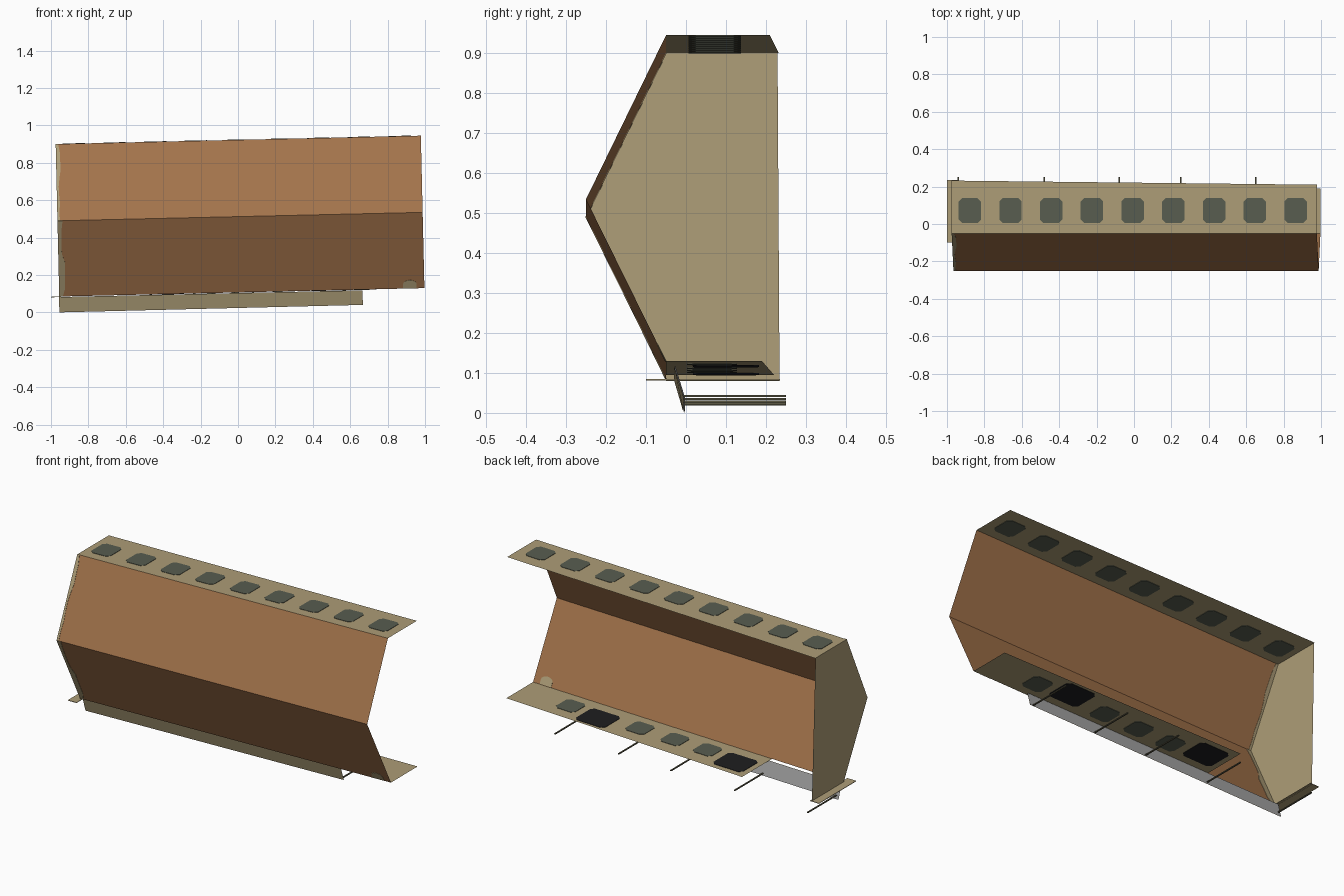
import bpy, math, random
from mathutils import Vector

if "Cube" in bpy.data.objects:
    bpy.data.objects.remove(bpy.data.objects["Cube"])

random.seed(4)

def lin(c):
    c /= 255
    return c / 12.92 if c <= 0.04045 else ((c + 0.055) / 1.055) ** 2.4

def material(name, r, g, b):
    m = bpy.data.materials.new(name)
    m.diffuse_color = (lin(r), lin(g), lin(b), 1)
    m.use_nodes = True
    m.node_tree.nodes["Principled BSDF"].inputs["Base Color"].default_value = m.diffuse_color
    return m

TAN = material("tan", 173, 157, 119)
BROWN = material("rust brown", 163, 115, 75)
WINDOW = material("grey green", 88, 93, 80)
BLACK = material("black", 30, 30, 32)
GREY = material("light grey", 165, 165, 165)
OLIVE = material("dark olive", 92, 88, 68)

def tilt(u, y, w):
    # whole shell leans slightly, its right end raised
    return Vector((u - 0.0235 * (w - 0.5), y, w + 0.023 * u))

def sheet(name, pts, mat, thick=0.0):
    # flat polygon, or thin plate centred on the polygon
    pts = [Vector(p) for p in pts]
    n = len(pts)
    if thick:
        nor = sum(((pts[i] - pts[0]).cross(pts[i + 1] - pts[0]) for i in range(1, n - 1)), Vector())
        off = nor.normalized() * thick / 2
        verts = [p + off for p in pts] + [p - off for p in pts]
        faces = [list(range(n)), list(range(2 * n - 1, n - 1, -1))]
        faces += [[i, n + i, n + (i + 1) % n, (i + 1) % n] for i in range(n)]
    else:
        verts, faces = pts, [list(range(n))]
    me = bpy.data.meshes.new(name)
    me.from_pydata(verts, [], faces)
    me.materials.append(mat)
    ob = bpy.data.objects.new(name, me)
    bpy.context.collection.objects.link(ob)
    return ob

L, R = -0.965, 0.9875            # shell ends
TOP, MID, BOT = 0.922, 0.512, 0.107
FRONT, NOSE = -0.05, -0.25

# folded front: two slanted panels meeting at a ridge
sheet("upper_panel", [tilt(L, NOSE, MID), tilt(R, NOSE, MID),
                      tilt(R, FRONT, TOP), tilt(L, FRONT, TOP)], BROWN)
sheet("lower_panel", [tilt(L, FRONT, BOT), tilt(R, FRONT, BOT),
                      tilt(R, NOSE, MID), tilt(L, NOSE, MID)], BROWN)

# top and bottom shelves, narrowing a little to the right
sheet("top_shelf", [tilt(L, FRONT, TOP), tilt(R, FRONT, TOP),
                    tilt(R, 0.21, TOP), tilt(L, 0.232, TOP)], TAN)
sheet("bottom_shelf", [tilt(-0.515, FRONT, BOT), tilt(R, FRONT, BOT),
                       tilt(R, 0.19, BOT), tilt(-0.515, 0.22, BOT)], TAN)

# closed left end
sheet("end_wall", [tilt(L, FRONT, TOP), tilt(L, 0.229, TOP), tilt(L, 0.234, 0.102),
                   tilt(L, FRONT, 0.102), tilt(L, NOSE, MID)], TAN)

# openings in the shelves
def opening(name, u, y, w, sx, sy, mat):
    c = 0.018
    a, b = sx / 2, sy / 2
    shape = [(a - c, -b), (a, -b + c), (a, b - c), (a - c, b),
             (c - a, b), (-a, b - c), (-a, c - b), (c - a, -b)]
    sheet(name, [tilt(u + dx, y + dy, w) for dx, dy in shape], mat, 0.004)

for i in range(9):
    opening("top_opening", -0.868 + 0.2177 * i, 0.072, TOP, 0.12, 0.132, WINDOW)
for u in (0.67, 0.235, 0.015, -0.19):
    opening("bottom_opening", u, 0.065, BOT, 0.12, 0.125, WINDOW)
for u in (0.475, -0.39):
    opening("dark_opening", u, 0.10, BOT, 0.185, 0.165, BLACK)

# worn ragged edges on the panels; t runs from the ridge to the shelf
def on_panel(u, t, end):
    return tilt(u, NOSE + (FRONT - NOSE) * t, MID + (end - MID) * t)

def worn_edge(name, end, width):
    steps = 9
    edge = [on_panel(L + width * random.uniform(0.5, 1.25), i / steps, end)
            for i in range(steps + 1)]
    for i in range(steps):
        sheet(name, [on_panel(L, i / steps, end), edge[i], edge[i + 1],
                     on_panel(L, (i + 1) / steps, end)], TAN, 0.003)

worn_edge("upper_worn_edge", TOP, 0.02)
worn_edge("lower_worn_edge", BOT, 0.03)
arc = [(0.91 + 0.036 * math.cos(math.pi * i / 8), 0.94 - 0.05 * math.sin(math.pi * i / 8))
       for i in range(9)]
arc = [(0.946, 0.997)] + arc + [(0.874, 0.997)]
sheet("worn_patch", [on_panel(u, t, BOT) for u, t in arc], TAN, 0.003)

# skirt under the front: tan outside, grey inside
skirt = [(-0.955, -0.006, 0.0), (0.668, -0.006, 0.04),
         (0.665, -0.03, 0.118), (-0.957, -0.03, 0.082)]
sheet("skirt_outside", skirt, TAN)
sheet("skirt_inside", [(x, y + 0.003, z) for x, y, z in reversed(skirt)], GREY)

# thin rods reaching back from the skirt
for x, z in ((0.65, 0.042), (0.25, 0.035), (-0.08, 0.029), (-0.48, 0.023), (-0.94, 0.021)):
    sheet("rod", [(x - 0.004, -0.006, z), (x + 0.004, -0.006, z),
                  (x + 0.004, 0.25, z), (x - 0.004, 0.25, z)], OLIVE, 0.005)

# foot strip across the left end
sheet("foot_strip", [(-1.0, -0.1, 0.082), (-0.945, -0.1, 0.083),
                     (-0.945, 0.235, 0.083), (-1.0, 0.235, 0.082)], TAN, 0.003)
